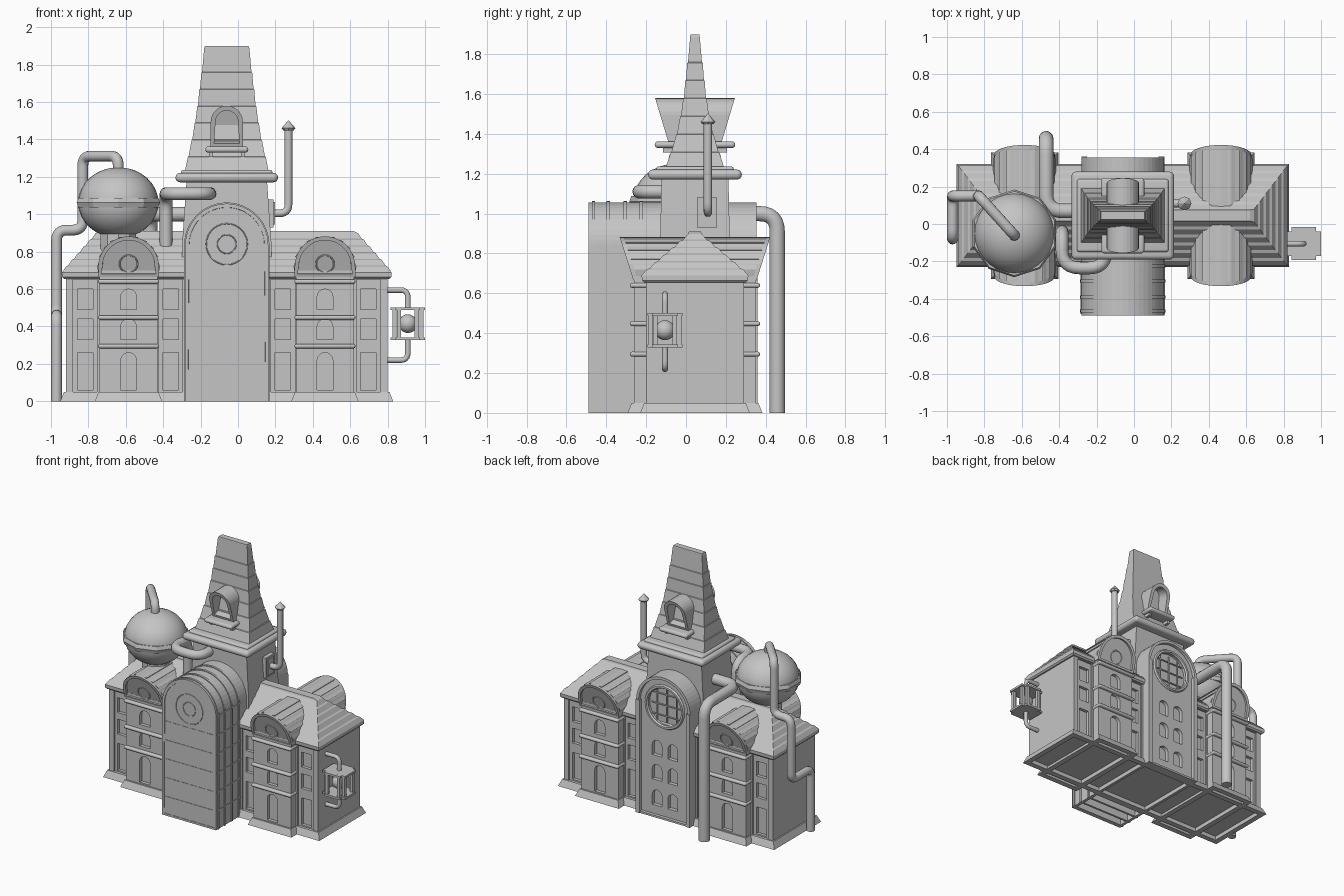
import bpy, bmesh, math
from mathutils import Vector, Matrix

if "Cube" in bpy.data.objects:
    bpy.data.objects.remove(bpy.data.objects["Cube"])

stone = bpy.data.materials.new("plain grey")
stone.use_nodes = True
GREY = (0.56, 0.56, 0.56, 1)
stone.diffuse_color = GREY
stone.node_tree.nodes["Principled BSDF"].inputs["Base Color"].default_value = GREY

CX, CY = -0.06, 0.045   # centre of the building plan
smooth_parts = []


def finish(name, bm):
    bmesh.ops.recalc_face_normals(bm, faces=bm.faces)
    me = bpy.data.meshes.new(name)
    bm.to_mesh(me)
    bm.free()
    me.materials.append(stone)
    ob = bpy.data.objects.new(name, me)
    bpy.context.collection.objects.link(ob)
    return ob


def bake(ob):
    """Replace an object by its evaluated mesh."""
    bpy.context.view_layer.update()
    ev = ob.evaluated_get(bpy.context.evaluated_depsgraph_get())
    me = bpy.data.meshes.new_from_object(ev)
    if ob.type == 'MESH':
        ob.modifiers.clear()
        ob.data = me
        return ob
    name = ob.name
    bpy.data.objects.remove(ob)
    new = bpy.data.objects.new(name, me)
    bpy.context.collection.objects.link(new)
    return new


def loft(name, rings, cx=CX, cy=CY):
    """Stack of rectangles (half x, half y, z)."""
    bm = bmesh.new()
    loops = [[bm.verts.new((cx + a * hx, cy + b * hy, z))
              for a, b in ((-1, -1), (1, -1), (1, 1), (-1, 1))] for hx, hy, z in rings]
    for lo, hi in zip(loops, loops[1:]):
        for i in range(4):
            j = (i + 1) % 4
            bm.faces.new((lo[i], lo[j], hi[j], hi[i]))
    bm.faces.new(loops[0])
    bm.faces.new(loops[-1])
    return finish(name, bm)


def plinth(name, hx, hy, cx=CX):
    """Sloping skirt, hollow underneath."""
    loft(name, [(hx - 0.04, hy - 0.04, 0.03), (hx - 0.04, hy - 0.04, 0), (hx, hy, 0), (hx - 0.02, hy - 0.02, 0.05)], cx)


def rounded_slab(name, hx, hy, z, h, cx=CX, cy=CY):
    ob = loft(name, [(hx, hy, z - h / 2), (hx, hy, z + h / 2)], cx, cy)
    m = ob.modifiers.new("round", 'BEVEL')
    m.width, m.segments = h * 0.48, 4
    smooth_parts.append(bake(ob))


def boxes(name, items):
    bm = bmesh.new()
    for c, s in items:
        bmesh.ops.create_cube(bm, size=1, matrix=Matrix.Translation(c) @ Matrix.Diagonal((*s, 1)))
    return finish(name, bm)


def polar(cx, cz, r, a):
    return (cx + r * math.cos(a), cz + r * math.sin(a))


def arch(cx, half, z0, spring, n=14):
    return [(cx - half, z0), (cx + half, z0)] + [polar(cx, spring, half, math.pi * i / n) for i in range(n + 1)]


def shingled_arch(cx, half, z0, spring, lip, n=10):
    pts = [(cx - half, z0), (cx + half, z0)]
    for i in range(n):
        right = i < n / 2
        pts += [polar(cx, spring, half + lip * right, math.pi * i / n),
                polar(cx, spring, half + lip * (not right), math.pi * (i + 1) / n)]
    return pts


def disc(cx, cz, r, n=24):
    return [polar(cx, cz, r, math.tau * i / n) for i in range(n)]


def rect(cx, half, z0, z1):
    return [(cx - half, z0), (cx + half, z0), (cx + half, z1), (cx - half, z1)]


def prisms(name, profiles, y0, y1, slope=0.0, zref=0.0, inset=0.0, depths=(0, 0)):
    """Extrude xz profiles along y; ends may lean outward and be recessed."""
    bm = bmesh.new()
    for pts in profiles:
        a = [bm.verts.new((x, y0 - slope * (z - zref), z)) for x, z in pts]
        b = [bm.verts.new((x, y1 + slope * (z - zref), z)) for x, z in pts]
        ends = [bm.faces.new(a), bm.faces.new(b)]
        for i in range(len(a)):
            j = (i + 1) % len(a)
            bm.faces.new((a[i], a[j], b[j], b[i]))
        bmesh.ops.recalc_face_normals(bm, faces=bm.faces)
        if inset:
            for f, d in zip(ends, depths):
                bmesh.ops.inset_individual(bm, faces=[f], thickness=inset)
                bmesh.ops.inset_individual(bm, faces=[f], thickness=0.001, depth=-d)
    return finish(name, bm)


def carve(ob, profiles, y0, y1):
    cutter = prisms("cutter", profiles, y0, y1)
    cutter.hide_render = True
    m = ob.modifiers.new("cut", 'BOOLEAN')
    m.operation, m.solver, m.object = 'DIFFERENCE', 'EXACT', cutter
    bake(ob)
    bpy.data.objects.remove(cutter)


def carve_both(ob, profiles, half, depth):
    for s in (-1, 1):
        carve(ob, profiles, *sorted((CY + s * (half - depth), CY + s * (half + 0.1))))


def pipe(name, pts, r, fillet=0.07):
    """Round tube through points with rounded elbows."""
    p = [Vector(q) for q in pts]
    path = [p[0]]
    for a, b, c in zip(p, p[1:], p[2:]):
        f = min(fillet, (a - b).length * .49, (c - b).length * .49)
        s, e = b + (a - b).normalized() * f, b + (c - b).normalized() * f
        path += [s.lerp(b, t / 6).lerp(b.lerp(e, t / 6), t / 6) for t in range(7)]
    path.append(p[-1])
    cu = bpy.data.curves.new(name, 'CURVE')
    cu.dimensions, cu.bevel_depth, cu.bevel_resolution, cu.use_fill_caps = '3D', r, 5, True
    sp = cu.splines.new('POLY')
    sp.points.add(len(path) - 1)
    for q, v in zip(sp.points, path):
        q.co = (*v, 1)
    cu.materials.append(stone)
    ob = bpy.data.objects.new(name, cu)
    bpy.context.collection.objects.link(ob)
    smooth_parts.append(bake(ob))


def adopt(name):
    ob = bpy.context.object
    ob.name = name
    ob.data.materials.append(stone)
    smooth_parts.append(ob)
    return ob


def ring(name, c, r, thick, tilt=0.0):
    bpy.ops.mesh.primitive_torus_add(location=c, rotation=(math.pi / 2 + tilt, 0, 0), major_radius=r,
                                     minor_radius=thick, major_segments=28, minor_segments=6)
    adopt(name)


def cone(name, c, r1, r2, h, n):
    bm = bmesh.new()
    bmesh.ops.create_cone(bm, cap_ends=True, segments=n, radius1=r1, radius2=r2, depth=h,
                          matrix=Matrix.Translation(c))
    finish(name, bm)


FLOORS = ((0.06, 0.26), (0.33, 0.44), (0.49, 0.60))

# main block with recessed panels and windows
body = loft("main_walls", [(0.86, 0.247, 0.03), (0.86, 0.247, 0.68)])
bays = [CX - 0.525, CX + 0.525]
columns = [CX + s * o for s in (-1, 1) for o in (0.757, 0.3)]
carve_both(body, [rect(x, 0.064, 0.05, 0.65) for x in columns], 0.247, 0.012)
carve_both(body, [rect(x, 0.042, a, b) for x in columns for a, b in FLOORS], 0.247, 0.035)
plinth("main_plinth", 0.89, 0.275)

# stepped hip roof with ridge cap
rings = [(0.87, 0.255, 0.655), (0.88, 0.266, 0.665)]
N = 6
for i in range(N):
    a, b = i / N, (i + 1) / N
    rings += [(0.88 - 0.19 * a, 0.268 - 0.25 * a, 0.69 + 0.215 * a),
              (0.892 - 0.19 * b, 0.284 - 0.25 * b, 0.69 + 0.215 * b - 0.006)]
loft("hip_roof", rings + [(0.68, 0.03, 0.91)])

# projecting bays with arched windows, string courses and leaning shingled gables
for side, x in zip(("right", "left"), bays):
    bay = loft(side + "_bay", [(0.155, 0.305, 0.03), (0.155, 0.305, 0.70)], cx=x)
    carve_both(bay, [arch(x, 0.042, a, b - 0.042, 10) for a, b in FLOORS], 0.305, 0.025)
    plinth(side + "_bay_plinth", 0.18, 0.338, x)
    prisms(side + "_dormer", [arch(x, 0.162, 0.665, 0.72, 18)], CY - 0.317, CY + 0.317,
           0.316, 0.69, 0.022, (0.015, 0.015))
    prisms(side + "_dormer_shingles", [shingled_arch(x, 0.159, 0.672, 0.72, 0.009)], CY - 0.296, CY + 0.296,
           0.316, 0.69)
    for f in (-1, 1):
        ring(side + "_dormer_window", (x, CY + f * 0.316, 0.735), 0.048, 0.004, -f * math.atan(0.316))
    for z in (0.295, 0.448, 0.64):
        rounded_slab(side + "_string_course", 0.163, 0.327, z, 0.024, cx=x)

# central barrel-vaulted hall, hollow at the front, rear windows cut in
hall = prisms("vaulted_hall", [arch(CX, 0.222, 0, 0.835, 24)], -0.49, 0.355, inset=0.02, depths=(0.004, 0.022))
rear = [arch(CX + i * 0.065, 0.04, z, z + 0.075, 10) for i in (-1, 1) for z in (0.08, 0.27, 0.45)]
carve(hall, rear + [disc(CX, 0.83, 0.145)], 0.305, 0.5)
carve(hall, [arch(CX, 0.2, -0.1, 0.835)], -0.465, -0.24)
carve(hall, [rect(CX, 0.2, -0.1, 0.03)], -0.22, 0.32)
ring("rear_window_rim", (CX, 0.335, 0.83), 0.15, 0.014)
GRID = (-0.08, 0, 0.08)
boxes("rear_window_bars", [((CX + o, 0.309, 0.83), (0.007, 0.01, 0.25)) for o in GRID] +
      [((CX, 0.309, 0.83 + o), (0.25, 0.01, 0.007)) for o in GRID])
boxes("rear_pilasters", [((CX + s * 0.207, 0.345, 0.42), (0.03, 0.03, 0.84)) for s in (-1, 1)])
for y in (-0.465, -0.39, -0.305, -0.225):
    prisms("vault_rib", [arch(CX, 0.228, 0, 0.835, 24)], y - 0.008, y + 0.008)
boxes("vault_side_bars", [((CX, -0.34, 0.14 * i), (0.452, 0.28, 0.008)) for i in range(1, 7)])
boxes("front_glazing_bars", [((CX + o, -0.487, 0.38), (0.006, 0.005, 0.74)) for o in (-0.14, -0.07, 0, 0.07, 0.14)] +
      [((CX, -0.487, 0.14 * i), (0.39, 0.005, 0.006)) for i in range(1, 6)])
for r in (0.05, 0.11):
    ring("rosette_ring", (CX, -0.487, 0.84), r, 0.003)

# tower, cornice and stepped spire
loft("tower", [(0.24, 0.18, 0.6), (0.238, 0.175, 0.85), (0.215, 0.168, 1.18)])
rounded_slab("cornice", 0.274, 0.235, 1.196, 0.05)
rounded_slab("cornice_top", 0.245, 0.195, 1.222, 0.03)
taper = ((1.22, 0.226, 0.15), (1.31, 0.204, 0.118), (1.40, 0.184, 0.09), (1.49, 0.168, 0.07), (1.58, 0.154, 0.055),
         (1.67, 0.143, 0.045), (1.76, 0.132, 0.035), (1.89, 0.117, 0.02))
rings = []
for (z0, x0, y0), (z1, x1, y1) in zip(taper, taper[1:]):
    rings += [(x0, y0, z0), (x1 + 0.004, y1 + 0.004, z1 - 0.003)]
loft("spire", rings + [(0.119, 0.024, 1.892), (0.117, 0.022, 1.9)])
prisms("spire_dormer", [arch(CX, 0.086, 1.36, 1.494, 14)], CY - 0.14, CY + 0.14, 0.3, 1.38, 0.026, (0.09, 0.09))
for f in (-1, 1):
    rounded_slab("spire_sill", 0.115, 0.055, 1.346, 0.032, cy=CY + f * 0.147)
    boxes("sill_brackets", [((CX + s * 0.085, CY + f * 0.13, 1.322), (0.02, 0.06, 0.03)) for s in (-1, 1)])
boxes("tower_side_window", [((0.165, 0.105, 1.005), (0.05, 0.10, 0.15)), ((0.17, 0.105, 1.005), (0.055, 0.07, 0.12))])

# round tank with faceted band
bpy.ops.mesh.primitive_uv_sphere_add(segments=28, ring_count=16, radius=0.215, location=(-0.64, -0.05, 1.062))
adopt("tank").scale.z = 0.88
cone("tank_band_upper", (-0.64, -0.05, 1.075), 0.234, 0.225, 0.026, 10)
cone("tank_band_lower", (-0.64, -0.05, 1.049), 0.225, 0.234, 0.026, 10)
cone("tank_base", (-0.64, -0.05, 0.86), 0.10, 0.10, 0.14, 10)

# pipework
pipe("tank_pipe", [(-0.64, -0.06, 1.2), (-0.64, -0.06, 1.31), (-0.83, 0.15, 1.31), (-0.83, 0.15, 0.915),
                   (-0.97, 0.15, 0.915), (-0.97, 0.15, 0.46), (-0.97, -0.08, 0.46), (-0.97, -0.08, 0)], 0.029, 0.055)
pipe("rear_pipe", [(-0.25, 0.07, 1.0), (-0.47, 0.07, 1.0), (-0.47, 0.458, 1.0), (-0.47, 0.458, 0)], 0.039, 0.09)
pipe("front_pipe", [(-0.15, -0.05, 1.11), (-0.15, -0.235, 1.11), (-0.385, -0.235, 1.11), (-0.385, -0.04, 1.11),
                    (-0.385, -0.04, 0.8)], 0.034, 0.1)
pipe("flue", [(0.14, 0.11, 1.005), (0.27, 0.11, 1.005), (0.27, 0.11, 1.47)], 0.021, 0.05)
cone("flue_cap_rim", (0.27, 0.11, 1.455), 0.028, 0.037, 0.012, 8)
cone("flue_cap", (0.27, 0.11, 1.482), 0.037, 0, 0.042, 8)

# side lantern on its bracket
LX, LY, LZ = 0.908, -0.105, 0.415
for name, z, end in (("upper_bracket", 0.595, 0.49), ("lower_bracket", 0.22, 0.34)):
    pipe(name, [(0.78, LY, z), (LX, LY, z), (LX, LY, end)], 0.015, 0.04)
boxes("lantern_plates", [((LX, LY, LZ + s * 0.08), size) for s in (-1, 1)
                         for size in ((0.184, 0.13, 0.015), (0.13, 0.176, 0.0148))])
boxes("lantern_posts", [((LX + a * dx, LY + b * dy, LZ), (0.022, 0.022, 0.15)) for a in (-1, 1) for b in (-1, 1)
                        for dx, dy in ((0.072, 0.048), (0.048, 0.072))])
bpy.ops.mesh.primitive_uv_sphere_add(segments=16, ring_count=10, radius=0.05, location=(LX, LY, LZ))
adopt("lantern_bulb")

# smooth shading on round parts
bpy.ops.object.select_all(action='DESELECT')
for ob in smooth_parts:
    ob.select_set(True)
bpy.context.view_layer.objects.active = smooth_parts[0]
bpy.ops.object.shade_smooth_by_angle(angle=math.radians(40))
